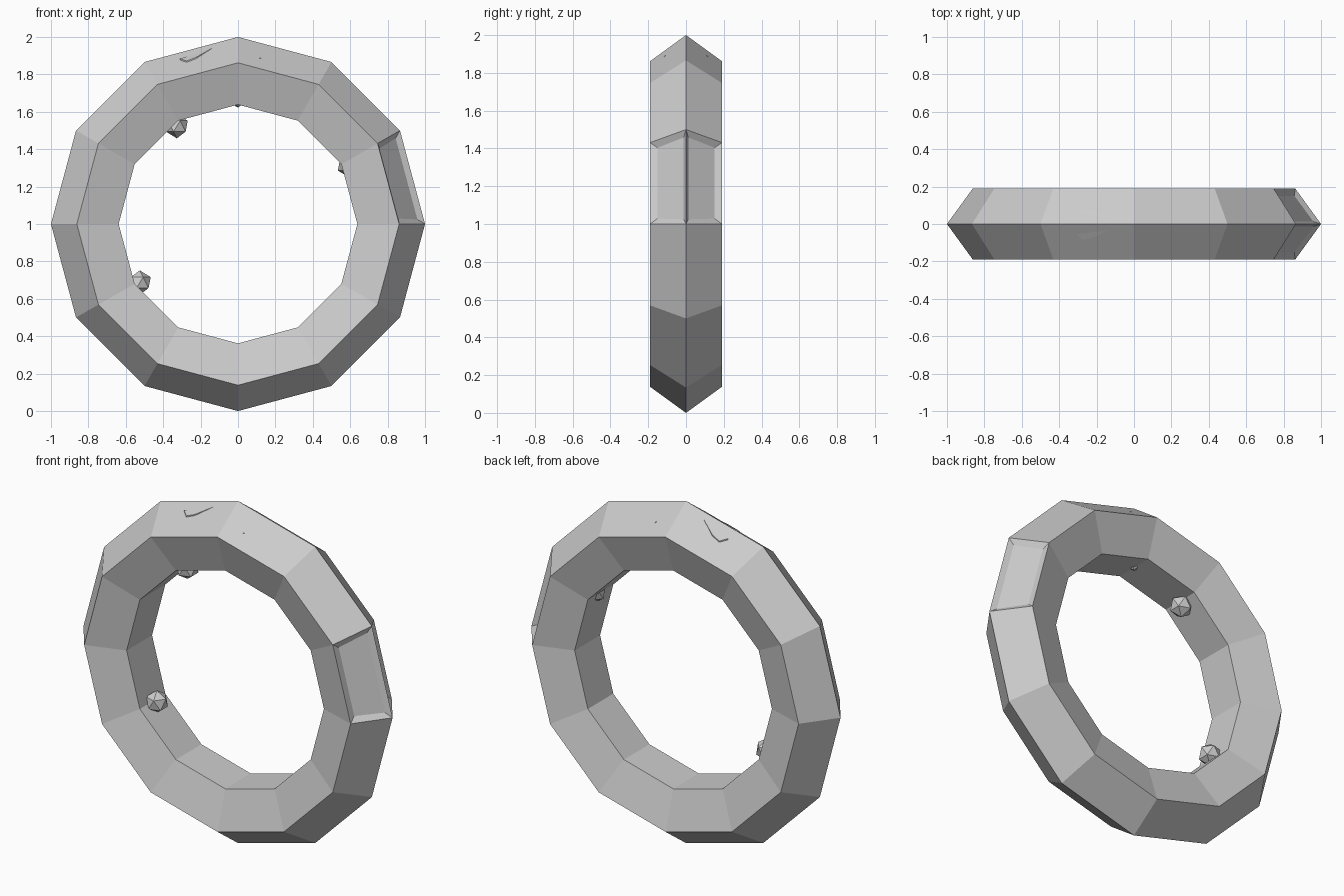
import bpy, bmesh, math
from mathutils import Vector

if "Cube" in bpy.data.objects:
    bpy.data.objects.remove(bpy.data.objects["Cube"])

grey = bpy.data.materials.new("light_grey")
grey.diffuse_color = (0.6, 0.6, 0.6, 1)
grey.use_nodes = True
grey.node_tree.nodes["Principled BSDF"].inputs["Base Color"].default_value = grey.diffuse_color


def finish(bm, name):
    bmesh.ops.recalc_face_normals(bm, faces=bm.faces)
    me = bpy.data.meshes.new(name)
    bm.to_mesh(me)
    bm.free()
    me.materials.append(grey)
    ob = bpy.data.objects.new(name, me)
    bpy.context.collection.objects.link(ob)
    return ob


# Ring: twelve segments with a five-sided section, standing upright
bm = bmesh.new()
SEG, SIDES, MAJOR, MINOR = 12, 5, 0.8, 0.2
rings = []
for i in range(SEG):
    a = math.tau * i / SEG
    loop = []
    for j in range(SIDES):
        b = math.tau * j / SIDES
        r = MAJOR + MINOR * math.cos(b)
        loop.append(bm.verts.new((r * math.cos(a), MINOR * math.sin(b), 1 + r * math.sin(a))))
    rings.append(loop)
for i in range(SEG):
    p, q = rings[i], rings[(i + 1) % SEG]
    for j in range(SIDES):
        k = (j + 1) % SIDES
        bm.faces.new((p[j], q[j], q[k], p[k]))
bmesh.ops.recalc_face_normals(bm, faces=bm.faces)

# Two sunken panels on the outer faces of the segment right of centre
panels = []
for f in bm.faces:
    c = f.calc_center_median()
    x, z = c.x, c.z - 1
    if math.hypot(x, z) > 0.82 and 0 < math.degrees(math.atan2(z, x)) < 30:
        panels.append(f)
bmesh.ops.inset_individual(bm, faces=panels, thickness=0.045, depth=-0.02)
finish(bm, "ring")


# Faceted beads set into the inner wall
def bead(name, x, z, r=0.065):
    b = bmesh.new()
    bmesh.ops.create_icosphere(b, subdivisions=1, radius=r)
    bmesh.ops.translate(b, verts=b.verts, vec=(x, 0, z))
    finish(b, name)


bead("bead_upper_left", -0.327, 1.523)
bead("bead_lower_left", -0.525, 0.687)
bead("bead_top", 0, 1.687)
bead("bead_right", 0.592, 1.315)


# Slivers and tiny tips that just break through the sloping top faces
def top_z(x, y):
    return 2 - 0.268 * abs(x) - 0.726 * abs(y)


def sliver(name, outline, side, lift):
    b = bmesh.new()
    pts = [Vector((x, side * y, top_z(x, y))) for x, y in outline]
    low = [b.verts.new(p - Vector((0, 0, 0.01))) for p in pts]
    high = [b.verts.new(p + Vector((0, 0, lift if i else 0.001))) for i, p in enumerate(pts)]
    b.faces.new(low)
    b.faces.new(high)
    for i in range(len(pts)):
        k = (i + 1) % len(pts)
        b.faces.new((low[i], low[k], high[k], high[i]))
    finish(b, name)


fang = [(-0.14, 0.033), (-0.31, 0.055), (-0.275, 0.085), (-0.225, 0.077)]
tip = [(0.122, 0.112), (0.114, 0.108), (0.114, 0.116)]
for side, label in ((-1, "front"), (1, "back")):
    sliver("sliver_" + label, fang, side, 0.007)
    sliver("tip_" + label, tip, side, 0.003)
